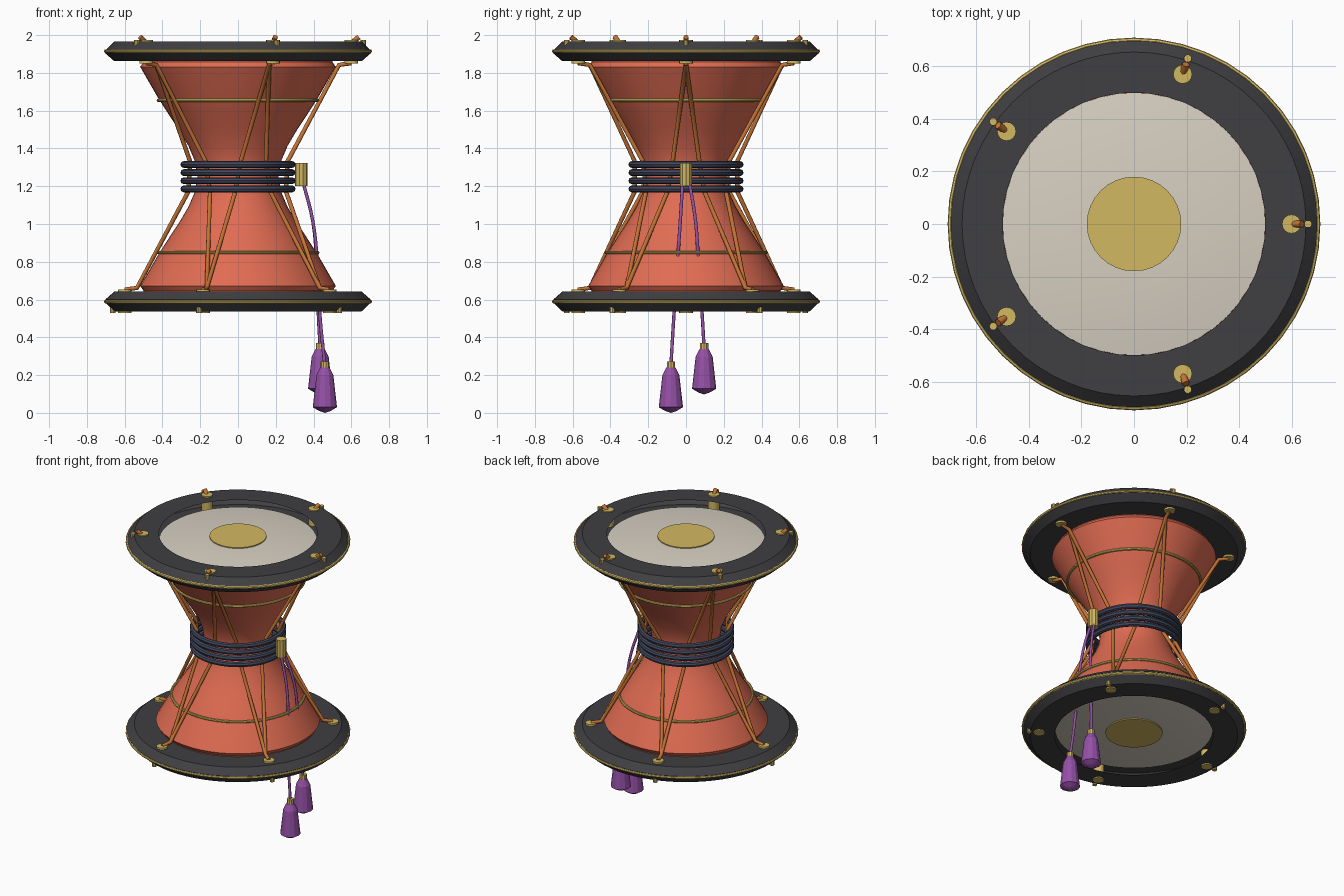
import bpy, bmesh, math
from mathutils import Vector

if "Cube" in bpy.data.objects:
    bpy.data.objects.remove(bpy.data.objects["Cube"])

MID = 1.252  # mirror height of the drum


def material(name, r, g, b):
    m = bpy.data.materials.new(name)
    m.diffuse_color = (r, g, b, 1)
    m.use_nodes = True
    m.node_tree.nodes["Principled BSDF"].inputs["Base Color"].default_value = m.diffuse_color
    return m


RED = material("lacquer", .75, .15, .085)
GOLD = material("gold", .65, .48, .12)
DARK = material("dark_rim", .05, .05, .055)
SKIN = material("skin", .68, .63, .54)
BLUE = material("blue_cord", .055, .065, .11)
ROPE = material("rope", .55, .17, .035)
PURPLE = material("purple", .3, .08, .38)


def lathe(name, profile, mat, at=(0, 0, 0), n=48, smooth=True):
    """Spin a (radius, height) profile about a vertical axis."""
    bm = bmesh.new()
    vs = [bm.verts.new((r, 0, z)) for r, z in profile]
    es = [bm.edges.new(p) for p in zip(vs, vs[1:])]
    bmesh.ops.spin(bm, geom=vs + es, cent=(0, 0, 0), axis=(0, 0, 1),
                   angle=2 * math.pi, steps=n, use_duplicate=False)
    bmesh.ops.remove_doubles(bm, verts=bm.verts, dist=1e-4)
    bmesh.ops.recalc_face_normals(bm, faces=bm.faces)
    me = bpy.data.meshes.new(name)
    bm.to_mesh(me)
    bm.free()
    ob = bpy.data.objects.new(name, me)
    ob.location = at
    bpy.context.collection.objects.link(ob)
    me.materials.append(mat)
    if smooth:
        bpy.ops.object.select_all(action='DESELECT')
        ob.select_set(True)
        bpy.context.view_layer.objects.active = ob
        bpy.ops.object.shade_smooth_by_angle(angle=math.radians(25))
    return ob


def ring(name, R, r, z, mat):
    pts = [(R + r * math.cos(i * math.pi / 4), z + r * math.sin(i * math.pi / 4)) for i in range(9)]
    return lathe(name, pts, mat)


def cylinder(name, r, z0, z1, mat, at=(0, 0, 0), n=16):
    return lathe(name, [(0, z0), (r, z0), (r, z1), (0, z1)], mat, at, n)


def tube(name, pts, r, mat, kind='POLY'):
    cu = bpy.data.curves.new(name, 'CURVE')
    cu.dimensions = '3D'
    cu.bevel_depth = r
    cu.bevel_resolution = 2
    cu.use_fill_caps = True
    sp = cu.splines.new(kind)
    if kind == 'POLY':
        sp.points.add(len(pts) - 1)
        for p, c in zip(sp.points, pts):
            p.co = (*c, 1)
    else:
        sp.bezier_points.add(len(pts) - 1)
        for p, c in zip(sp.bezier_points, pts):
            p.co = c
            p.handle_left_type = p.handle_right_type = 'AUTO'
        sp.resolution_u = 6
    cu.materials.append(mat)
    ob = bpy.data.objects.new(name, cu)
    bpy.context.collection.objects.link(ob)
    return ob


def polar(deg, r, z):
    a = math.radians(deg)
    return Vector((r * math.cos(a), r * math.sin(a), z))


# hourglass body
half = [(.215, 0), (.228, .08), (.262, .16), (.315, .25), (.365, .325),
        (.42, .41), (.518, .58), (.5, .605), (.5, .66)]
lathe("body", [(r, MID - h) for r, h in reversed(half)] + [(r, MID + h) for r, h in half[1:]], RED)

# both ends: rim, skin, gold spot, trim rings and grommets
for side, s, turn in (("top", 1, 0), ("bottom", -1, 36)):
    def z(h):
        return MID + s * h
    lathe(side + "_rim", [(.5, z(.714)), (.655, z(.714)), (.698, z(.672)), (.703, z(.652)),
                          (.655, z(.61)), (.5, z(.61))], DARK, n=64)
    ring(side + "_rim_trim", .7, .01, z(.663), GOLD)
    ring(side + "_body_trim", .422, .009, z(.403), GOLD)
    lathe(side + "_skin", [(.5, z(.665)), (.4, z(.678)), (.25, z(.69)), (.1, z(.695)), (0, z(.696))], SKIN)
    cylinder(side + "_gold_spot", .18, z(.685), z(.699), GOLD, n=32)
    for k in range(5):
        a = turn + 72 * k
        cylinder(side + "_grommet", .036, z(.598), z(.722), GOLD, polar(a, .6, 0))
        cylinder(side + "_stud", .015, z(.685), z(.722), GOLD, polar(a, .663, 0), 10)
        if s > 0:
            tube("rope_knot", [polar(a, .595, z(.7)), polar(a, .64, z(.738))], .014, ROPE)

# tension ropes, zigzag from top holes to neighbouring bottom holes
for k in range(5):
    for d in (-1, 1):
        a = 72 * k
        w, b = a + 18 * d, a + 36 * d
        tube("tension_rope", [polar(a, .6, MID + .6), polar(a, .535, MID + .59),
                              polar(w - 3 * d, .272, MID + .08), polar(w + 3 * d, .272, MID - .08),
                              polar(b, .535, MID - .59), polar(b, .6, MID - .6)], .012, ROPE)

# waist binding
for k in range(4):
    ring("waist_cord", .287, .018, 1.186 + .043 * k, BLUE)

# tassel clasp, cords and tassels
cylinder("tassel_clasp", .033, 1.2, 1.322, GOLD, (.335, 0, 0), 10)
cords = [[(.345, -.018, 1.22), (.395, -.03, 1.02), (.42, -.045, .8), (.435, -.065, .5), (.46, -.08, .25)],
         [(.345, .018, 1.22), (.395, .05, 1.02), (.415, .065, .82), (.425, .085, .53), (.435, .096, .34)]]
for c, drop in zip(cords, (0, .098)):
    tube("tassel_cord", c, .009, PURPLE, 'BEZIER')
    at = (c[-1][0], c[-1][1], drop)
    cylinder("tassel_collar", .023, .23, .272, GOLD, at, 10)
    lathe("tassel", [(0, .24), (.025, .24), (.045, .2), (.064, .03), (.03, .01), (0, 0)],
          PURPLE, at, 12, False)
